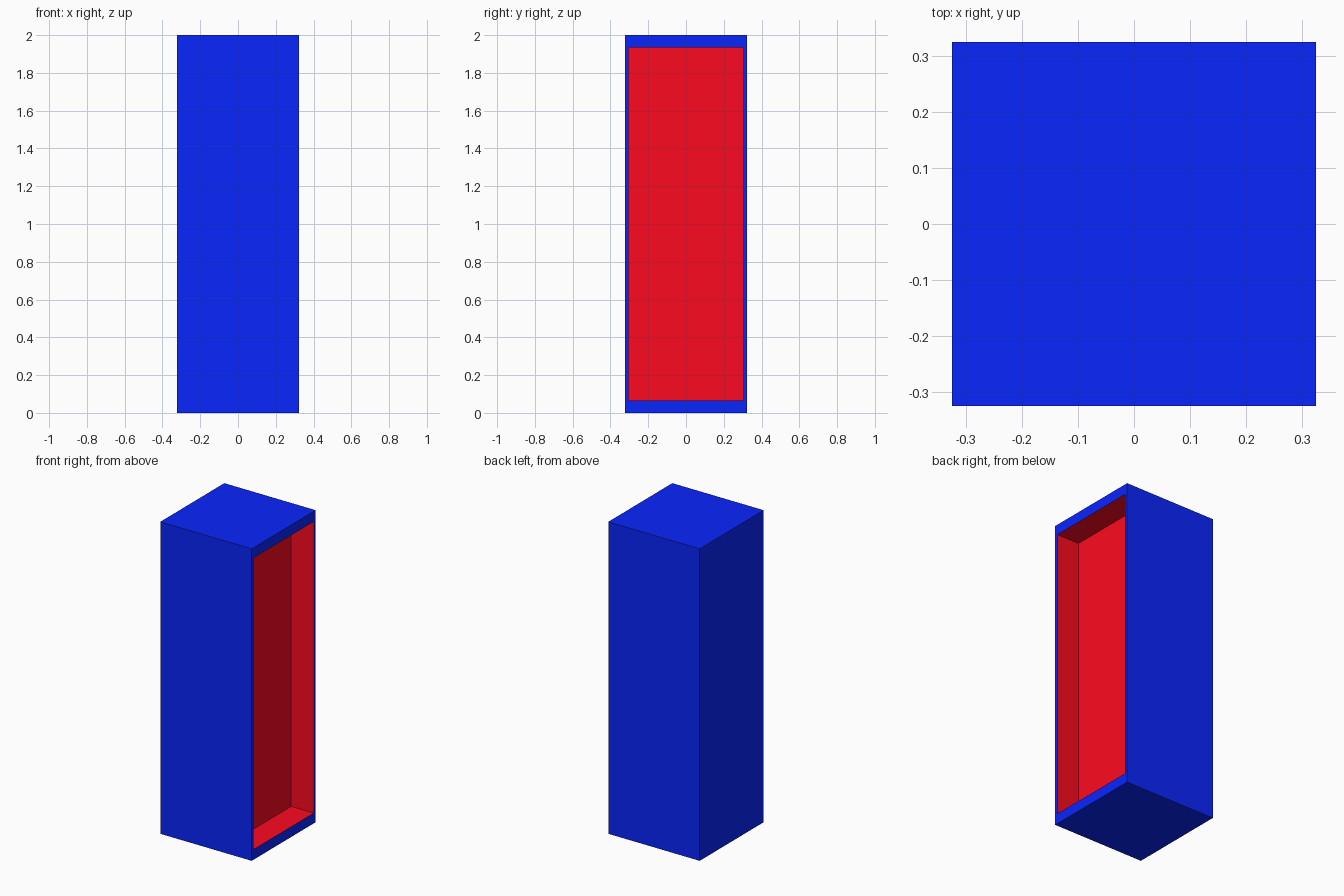
import bpy, bmesh
from mathutils import Matrix, Vector

if "Cube" in bpy.data.objects:
    bpy.data.objects.remove(bpy.data.objects["Cube"])

W, H = 0.648, 2.0           # cabinet width/depth and height
OPEN_Y, OPEN_Z = 0.305, 0.934  # half sizes of the opening
DEPTH = 0.16                # how far the recess goes in


def material(name, color):
    m = bpy.data.materials.new(name)
    m.diffuse_color = color
    m.use_nodes = True
    m.node_tree.nodes["Principled BSDF"].inputs["Base Color"].default_value = m.diffuse_color
    return m


# Cabinet body: a box standing on the ground
bm = bmesh.new()
bmesh.ops.create_cube(bm, size=1, matrix=Matrix.Translation((0, 0, H / 2)) @ Matrix.Diagonal((W, W, H, 1)))

# Rim: inset the right-hand face and fit it to the opening
side = max(bm.faces, key=lambda f: f.calc_center_median().x)
bmesh.ops.inset_region(bm, faces=[side], thickness=0.02)
for v in side.verts:
    v.co.y = OPEN_Y if v.co.y > 0 else -OPEN_Y
    v.co.z = H / 2 + (OPEN_Z if v.co.z > H / 2 else -OPEN_Z)

# Recess: push the inset face inwards, with red walls and back
back = bmesh.ops.extrude_discrete_faces(bm, faces=[side])["faces"][0]
bmesh.ops.translate(bm, verts=back.verts, vec=Vector((-DEPTH, 0, 0)))
for f in bm.faces:
    c = f.calc_center_median()
    if f is back or (W / 2 - DEPTH - 0.01 < c.x < W / 2 - 0.01):
        f.material_index = 1
bmesh.ops.recalc_face_normals(bm, faces=bm.faces)

mesh = bpy.data.meshes.new("cabinet")
bm.to_mesh(mesh)
bm.free()
mesh.materials.append(material("blue_shell", (0.003, 0.019, 0.98, 1)))
mesh.materials.append(material("red_recess", (0.98, 0.003, 0.014, 1)))
bpy.context.collection.objects.link(bpy.data.objects.new("cabinet", mesh))
